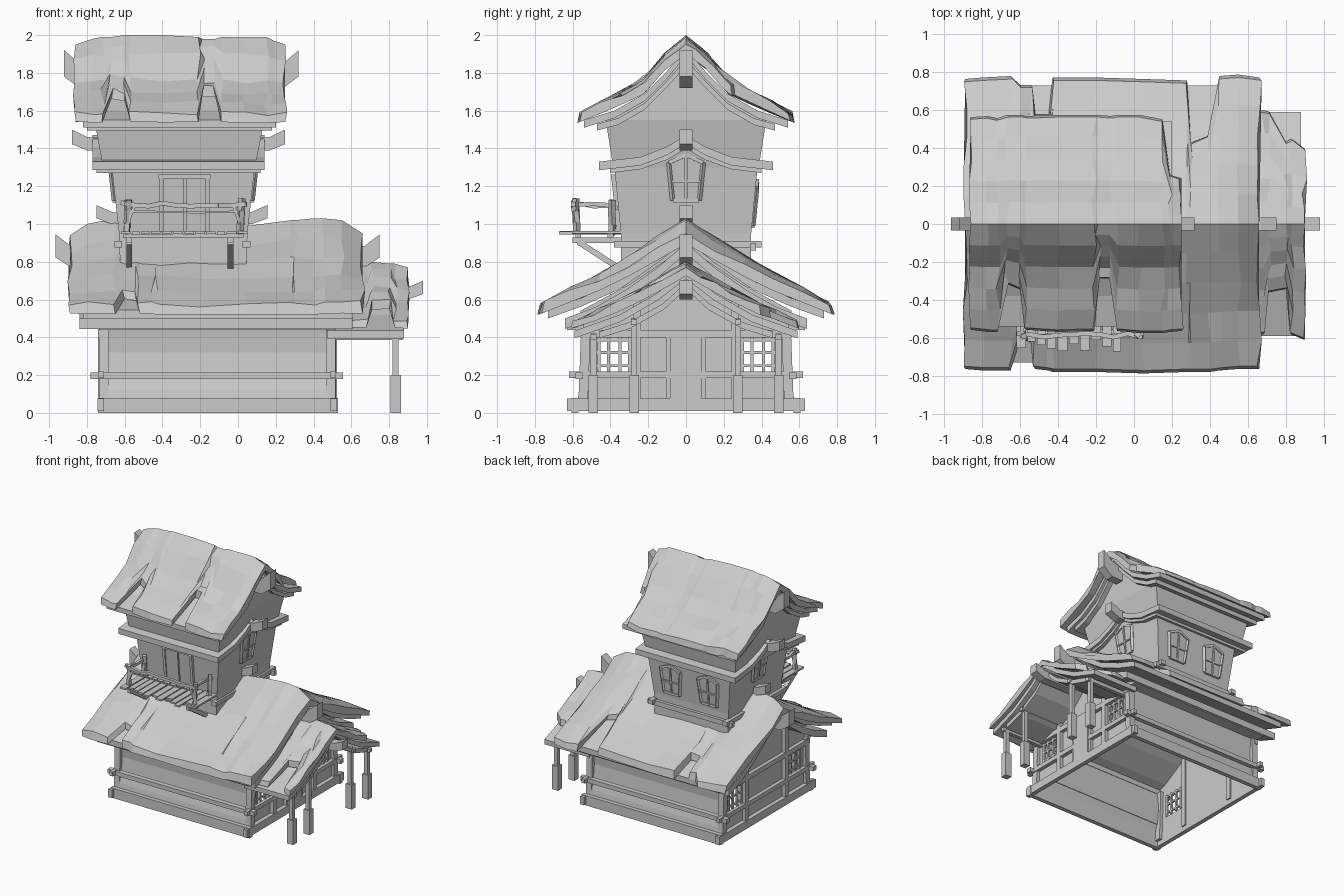
import bpy, bmesh, math, random
from mathutils import Vector
random.seed(4)

def finish(name, bm):
    bmesh.ops.recalc_face_normals(bm, faces=bm.faces)
    me = bpy.data.meshes.new(name)
    bm.to_mesh(me)
    bm.free()
    ob = bpy.data.objects.new(name, me)
    bpy.context.collection.objects.link(ob)
    return ob

def loft(name, rings, caps=True, closed=True):
    bm = bmesh.new()
    vs = [[bm.verts.new(p) for p in r] for r in rings]
    n = len(rings[0])
    for a, b in zip(vs, vs[1:]):
        for i in range(n if closed else n - 1):
            j = (i + 1) % n
            bm.faces.new((a[i], a[j], b[j], b[i]))
    if caps:
        bm.faces.new(vs[0])
        bm.faces.new(vs[-1])
    return finish(name, bm)

def prism(name, pts, axis, a, b):
    f = (lambda p, t: (t, p[0], p[1])) if axis == 'x' else (lambda p, t: (p[0], t, p[1]))
    return loft(name, [[f(p, t) for p in pts] for t in (a, b)])

def box(name, x0, x1, y0, y1, z0, z1):
    return prism(name, [(x0, z0), (x1, z0), (x1, z1), (x0, z1)], 'y', y0, y1)

def bar(name, p, q, w=0.02, d=None):
    p, q = Vector(p), Vector(q)
    r = (q - p).to_track_quat('Z', 'Y')
    w, d = w / 2, (d or w) / 2
    c = [r @ Vector(v) for v in ((-w, -d, 0), (w, -d, 0), (w, d, 0), (-w, d, 0))]
    return loft(name, [[p + v for v in c], [q + v for v in c]])

def height(prof, y):
    for (a, za), (b, zb) in zip(prof, prof[1:]):
        if y <= b:
            return za + (zb - za) * (y - a) / (b - a)
    return prof[-1][1]

# curved boards under the thatch
def boards(name, prof, thick, x0, x1):
    top = [(-y, z) for y, z in prof[:0:-1]] + prof
    return prism(name, top + [(y, z - thick) for y, z in reversed(top)], 'x', x0, x1)

# ragged thatch: columns of (x, front reach, back reach, lift)
def thatch(name, prof, thick, cols, n=5, jit=0.014):
    rings, ymax = [], prof[-1][0]
    for x, ff, fb, dz in cols:
        ys = [-ymax * ff * i / n for i in range(n, 0, -1)] + [ymax * fb * i / n for i in range(n + 1)]
        top, bot = [], []
        for k, y in enumerate(ys):
            z = height(prof, abs(y)) + dz * (1 - abs(y) / ymax)
            j = 0 if k == n else jit
            top.append((x + random.uniform(-j, j), y * (0.98 if k in (0, 2 * n) else 1), z + random.uniform(-j, j)))
            bot.append((x, y, z - thick))
        rings.append(top + bot[::-1])
    return loft(name, rings)

# ---------------- lower storey ----------------
X0, X1 = -0.71, 0.49
wall = [(0.58, 0.02), (0.565, 0.12), (0.54, 0.22), (0.53, 0.32), (0.54, 0.42), (0.56, 0.54)]
for s, nm in ((-1, 'front'), (1, 'back')):
    loft('lower_wall_' + nm, [[(x, s * y, z) for y, z in wall] for x in (X0, X1)], False, False)
    box('base_beam_' + nm, -0.74, 0.53, s * 0.57, s * 0.605, 0, 0.08)
    box('middle_beam_' + nm, -0.78, 0.555, s * 0.545, s * 0.585, 0.18, 0.215)
    box('eave_beam_' + nm, -0.735, 0.52, s * 0.54, s * 0.63, 0.44, 0.48)

def end_wall(name, x):
    bm = bmesh.new()
    outline = wall + [(0.3, 0.68), (0, 0.88), (-0.3, 0.68)] + [(-y, z) for y, z in reversed(wall)]
    loops = [outline]
    for s in (-1, 1):
        loops.append([(s * 0.3, 0.22), (s * 0.46, 0.22), (s * 0.46, 0.39), (s * 0.3, 0.39)])
    for lp in loops:
        v = [bm.verts.new((x, y, z)) for y, z in lp]
        for i in range(len(v)):
            bm.edges.new((v[i - 1], v[i]))
    bmesh.ops.triangle_fill(bm, use_beauty=True, edges=bm.edges[:], normal=(1, 0, 0))
    return finish(name, bm)

for x, o, nm in ((X0, -1, 'left'), (X1, 1, 'right')):
    end_wall('lower_wall_' + nm, x)
    box('base_beam_' + nm, x, x + o * 0.035, -0.63, 0.63, 0.01, 0.075)
    box('middle_beam_' + nm, x, x + o * 0.03, -0.62, 0.62, 0.185, 0.22)
    box('lintel_' + nm, x, x + o * 0.03, -0.56, 0.56, 0.4, 0.44)
    for s in (-1, 1):
        bar('corner_post', (x, s * 0.545, 0.05), (x, s * 0.53, 0.45), 0.05)
        bar('wall_post', (x + o * 0.01, s * 0.26, 0.05), (x + o * 0.01, s * 0.26, 0.65), 0.04)
        # window frame and lattice
        for y in (0.3, 0.35, 0.41, 0.46):
            bar('window_bar', (x, s * y, 0.22), (x, s * y, 0.4), 0.016)
        for z in (0.25, 0.32, 0.385):
            bar('window_rail', (x, s * 0.29, z), (x, s * 0.47, z), 0.014)
box('door_frame', 0.48, 0.515, -0.105, 0.105, 0.035, 0.43)
box('door_panel', 0.5, 0.525, -0.085, 0.085, 0.05, 0.415)

# ---------------- lower roof ----------------
low = [(0, 1.03), (0.2, 0.895), (0.4, 0.765), (0.6, 0.665), (0.78, 0.575)]
boards('lower_roof_boards', [(0, 0.96), (0.15, 0.84), (0.35, 0.7), (0.55, 0.61), (0.73, 0.545)], 0.045, -0.82, 0.61)
boards('lower_roof_inner_boards', [(0, 0.9), (0.15, 0.77), (0.32, 0.65), (0.48, 0.56), (0.64, 0.5)], 0.055, -0.84, 0.605)
thatch('lower_thatch', low, 0.055, [
    (-0.89, 0.98, 0.98, -0.09), (-0.8, 0.99, 0.99, -0.03), (-0.65, 0.99, 1, 0), (-0.6, 0.78, 0.94, -0.01),
    (-0.54, 0.8, 0.94, -0.02), (-0.52, 0.98, 0.74, -0.02), (-0.45, 0.99, 0.74, -0.03), (-0.43, 1, 0.99, -0.03),
    (-0.2, 1, 0.99, -0.03), (0.05, 1.01, 0.98, -0.04), (0.28, 1, 0.97, -0.01), (0.3, 1, 0.55, -0.01),
    (0.4, 1, 0.6, 0), (0.45, 0.99, 1, 0), (0.55, 0.98, 1.01, -0.01), (0.66, 0.98, 0.99, -0.08)])

# ---------------- porch ----------------
boards('porch_boards', [(0, 0.75), (0.15, 0.635), (0.35, 0.52), (0.59, 0.435)], 0.04, 0.47, 0.88)
boards('porch_inner_boards', [(0, 0.69), (0.12, 0.58), (0.3, 0.48), (0.46, 0.43)], 0.035, 0.48, 0.86)
thatch('porch_thatch', [(0, 0.8), (0.2, 0.675), (0.4, 0.57), (0.6, 0.49)], 0.045, [
    (0.58, 0.97, 0.98, -0.01), (0.68, 0.97, 1, 0), (0.71, 0.6, 0.99, 0), (0.8, 0.57, 0.72, -0.01),
    (0.83, 0.97, 0.75, -0.01), (0.9, 1.02, 0.66, -0.03)])
for y in (-0.49, -0.275, 0.275, 0.49):
    top = 0.42 if abs(y) > 0.4 else 0.5
    bar('porch_post', (0.835, y, 0), (0.835, y, top), 0.032)
    bar('porch_post_foot', (0.835, y, 0), (0.835, y, 0.2), 0.055, 0.05)
    bar('porch_tie_beam', (0.48, y, top - 0.02), (0.87, y, top - 0.02), 0.03)

# ---------------- tower ----------------
def rect(x0, x1, y, z):
    return [(x0, -y, z), (x1, -y, z), (x1, y, z), (x0, y, z)]
loft('tower_wall', [rect(-0.62, 0.04, 0.345, 0.66), rect(-0.63, 0.05, 0.345, 0.95), rect(-0.67, 0.09, 0.38, 1.31)], False)
loft('tower_upper_wall', [rect(-0.715, 0.09, 0.385, 1.3), rect(-0.76, 0.14, 0.425, 1.55)], False)
for x in (-0.76, 0.14):
    prism('tower_gable', [(-0.425, 1.55), (0.425, 1.55), (0.2, 1.68), (0.0, 1.9), (-0.2, 1.68)], 'x', x, x * 0.99)
boards('skirt_boards', [(0, 1.47), (0.1, 1.41), (0.24, 1.355), (0.46, 1.33)], 0.045, -0.77, 0.14)
boards('skirt_inner_boards', [(0, 1.43), (0.1, 1.37), (0.24, 1.32), (0.4, 1.3)], 0.03, -0.75, 0.12)
for x in (-0.635, 0.045):
    box('tower_foot_beam', x - 0.02, x + 0.02, -0.38, 0.4, 0.875, 0.91)
box('tower_back_beam', -0.68, 0.09, 0.34, 0.37, 0.86, 0.9)

# window with pointed head; place(u, z, out) maps wall coordinates to space
def window(place, z0):
    o = [(-0.07, z0), (0.07, z0), (0.09, z0 + 0.2), (0, z0 + 0.24), (-0.09, z0 + 0.2)]
    loft('tower_window_panel', [[place(u, z, d) for u, z in o] for d in (-0.01, 0.008)])
    for a, b in zip(o, o[1:] + o[:1]):
        bar('tower_window_frame', place(*a, 0.005), place(*b, 0.005), 0.02)
    bar('tower_window_mullion', place(0, z0, 0.01), place(0, z0 + 0.23, 0.01), 0.014)
    bar('tower_window_rail', place(-0.08, z0 + 0.1, 0.01), place(0.08, z0 + 0.1, 0.01), 0.012)

def lean(z):
    return max(0, (z - 0.95) / 0.36)
window(lambda u, z, d: (0.05 + 0.04 * lean(z) + d, u, z), 1.125)
window(lambda u, z, d: (-0.63 - 0.04 * lean(z) - d, u, z), 1.125)
for cx in (-0.46, -0.12):
    window(lambda u, z, d: (cx + u, 0.345 + 0.035 * lean(z) + d, z), 0.99)

# balcony door
for x0, x1 in ((-0.4, -0.285), (-0.275, -0.165)):
    loft('balcony_door', [[(x, -0.345 - 0.035 * lean(z) - d, z) for x, z in
         ((x0, 0.96), (x1, 0.96), (x1, 1.24), (x0, 1.24))] for d in (-0.01, 0.012)])
for x in (-0.405, -0.16):
    bar('balcony_door_jamb', (x, -0.355, 0.96), (x, -0.385, 1.255), 0.022)
bar('balcony_door_head', (-0.42, -0.385, 1.25), (-0.145, -0.385, 1.25), 0.022)

# ---------------- upper roof ----------------
up = [(0, 2.0), (0.1, 1.92), (0.22, 1.77), (0.4, 1.67), (0.575, 1.585)]
boards('upper_roof_boards', [(0, 1.93), (0.1, 1.81), (0.22, 1.69), (0.38, 1.6), (0.54, 1.55)], 0.04, -0.82, 0.2)
boards('upper_roof_inner_boards', [(0, 1.87), (0.1, 1.76), (0.22, 1.64), (0.36, 1.56), (0.47, 1.53)], 0.035, -0.8, 0.18)
thatch('upper_thatch', up, 0.05, [
    (-0.86, 0.97, 0.98, -0.05), (-0.77, 0.99, 0.99, -0.02), (-0.72, 0.99, 0.97, -0.01), (-0.67, 0.55, 1, -0.01),
    (-0.6, 0.6, 1, 0), (-0.57, 0.97, 0.99, 0), (-0.4, 0.99, 1, 0), (-0.21, 0.98, 1, -0.01),
    (-0.19, 0.5, 1, -0.02), (-0.12, 0.5, 0.99, -0.02), (-0.09, 0.98, 1, -0.01), (0.03, 1, 1, -0.01),
    (0.15, 1, 0.96, -0.01), (0.19, 0.99, 0.45, -0.03), (0.25, 0.98, 0.42, -0.05)])

# flared ridge beam ends: inner x, outer x, bottom, top
for a, b, z0, z1, nm in ((0.14, 0.32, 1.72, 1.92, 'upper'), (-0.74, -0.92, 1.72, 1.92, 'upper'),
                         (0.08, 0.25, 1.39, 1.5, 'skirt'), (-0.71, -0.88, 1.39, 1.5, 'skirt'),
                         (0.5, 0.75, 0.77, 0.945, 'lower'), (-0.72, -0.965, 0.77, 0.945, 'lower'),
                         (0.6, 0.98, 0.6, 0.7, 'porch'),
                         (0.04, 0.155, 1.0, 1.1, 'tower'), (-0.62, -0.75, 1.0, 1.1, 'tower')):
    m, h = b - math.copysign(0.08, b - a), z1 - z0
    prism(nm + '_ridge_beam_end', [(a, z0), (m, z0), (b, z0 + h * 0.3), (b, z1), (m, z1 - h * 0.35), (a, z1 - h * 0.45)],
          'y', -0.035, 0.035)

# ---------------- balcony ----------------
x = -0.62
while x < 0.02:
    w = random.uniform(0.038, 0.055)
    z = random.uniform(0.945, 0.95)
    box('balcony_plank', x, x + w, -random.uniform(0.59, 0.675), -0.34, z, z + 0.014)
    x += w + 0.008
for y in (-0.57, -0.4):
    box('balcony_joist', -0.61, 0.03, y - 0.015, y + 0.015, 0.925, 0.947)
for x in (-0.575, -0.04):
    box('balcony_bracket', x - 0.015, x + 0.015, -0.6, -0.34, 0.9, 0.928)
    bar('balcony_brace', (x, -0.57, 0.905), (x, -0.36, 0.77), 0.03)

def branch(name, p, q, n, w, wob):
    p, q = Vector(p), Vector(q)
    pts = [p.lerp(q, i / n) + Vector((0, random.uniform(-wob, wob), random.uniform(-wob, wob))) for i in range(n + 1)]
    for a, b in zip(pts, pts[1:]):
        bar(name, a, b + (b - a) * 0.06, w)
branch('balcony_rail', (-0.62, -0.585, 1.105), (0.04, -0.585, 1.105), 9, 0.024, 0.012)
branch('balcony_lower_rail', (-0.59, -0.585, 1.065), (0.02, -0.585, 1.065), 6, 0.01, 0.004)
for x in (-0.59, 0.01):
    branch('balcony_side_rail', (x, -0.6, 1.11), (x, -0.37, 1.09), 4, 0.022, 0.008)
    for y in (-0.585, -0.39):
        branch('balcony_post', (x, y, 0.94), (x + 0.01, y, 1.13), 3, 0.028, 0.008)
    bar('balcony_strut', (x, -0.585, 1.0), (x * 0.93 - 0.03 * (x > 0), -0.585, 1.09), 0.016)
